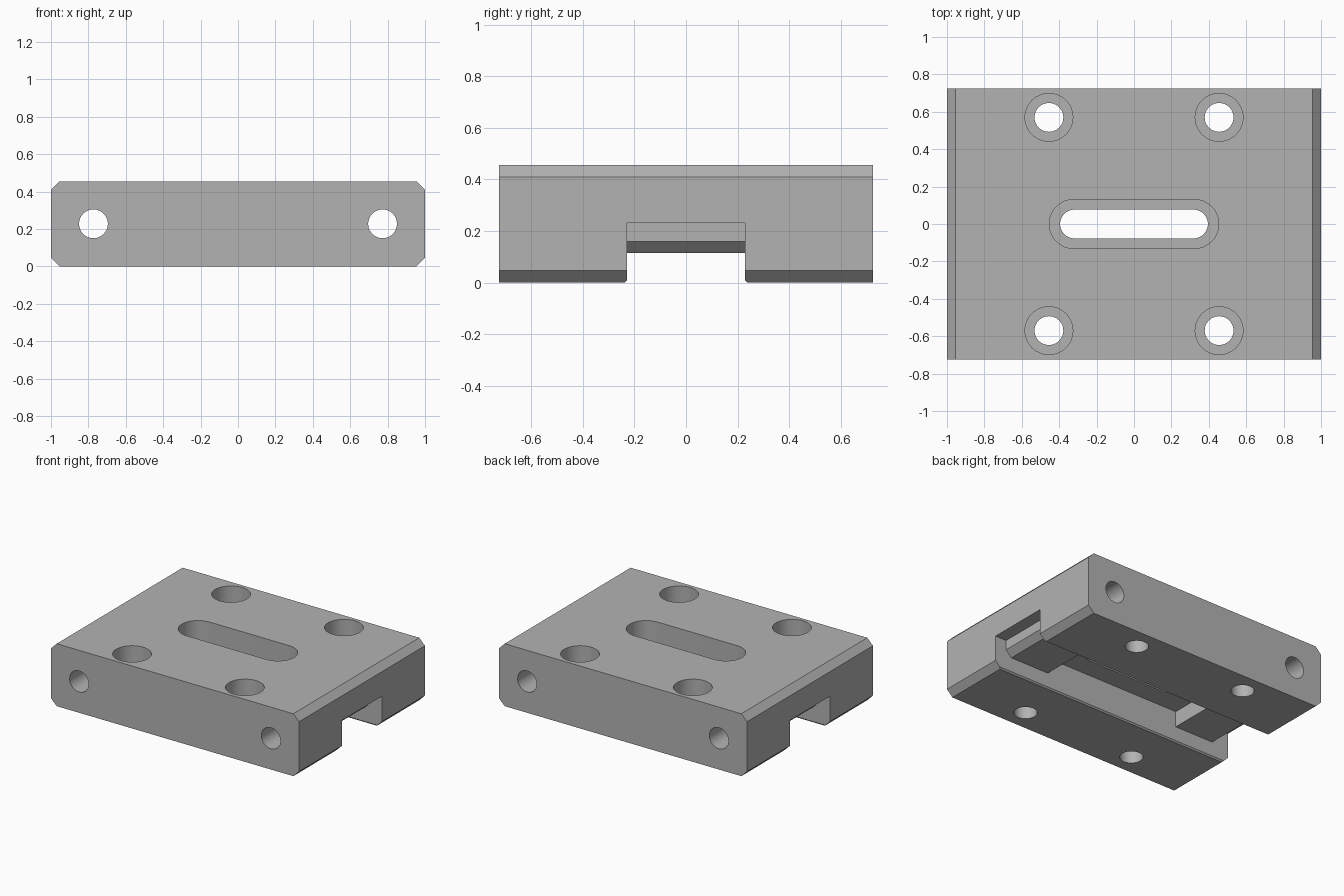
import bpy, bmesh, math
from mathutils import Vector

if "Cube" in bpy.data.objects:
    bpy.data.objects.remove(bpy.data.objects["Cube"], do_unlink=True)

HALF_X, HALF_Y, HEIGHT, CHAMFER = 1.0, 0.725, 0.455, 0.046
CHANNEL_HALF, CHANNEL_TOP = 0.228, 0.23
BORE, COUNTERBORE, BORE_FLOOR = 0.077, 0.128, 0.3
SIDES = 48

steel = bpy.data.materials.new("plain_grey")
steel.use_nodes = True
grey = (0.45, 0.45, 0.45, 1)
steel.diffuse_color = grey
steel.node_tree.nodes["Principled BSDF"].inputs["Base Color"].default_value = grey


def prism(name, points, axis, low, high):
    """Extrude a 2D outline along one axis, between low and high."""
    place = {"x": lambda a, b: (low, a, b),
             "y": lambda a, b: (a, low, b),
             "z": lambda a, b: (a, b, low)}[axis]
    step = Vector([(high - low) * (axis == k) for k in "xyz"])
    bm = bmesh.new()
    face = bm.faces.new([bm.verts.new(place(a, b)) for a, b in points])
    out = bmesh.ops.extrude_face_region(bm, geom=[face])
    moved = [v for v in out["geom"] if isinstance(v, bmesh.types.BMVert)]
    bmesh.ops.translate(bm, verts=moved, vec=step)
    bmesh.ops.recalc_face_normals(bm, faces=bm.faces)
    mesh = bpy.data.meshes.new(name)
    bm.to_mesh(mesh)
    bm.free()
    mesh.materials.append(steel)
    obj = bpy.data.objects.new(name, mesh)
    bpy.context.collection.objects.link(obj)
    return obj


def rounded(cx, cy, radius, reach=0.0):
    """Circle outline, or a slot outline when reach is above zero."""
    points = []
    for side, start in ((1, -math.pi / 2), (-1, math.pi / 2)):
        for i in range(SIDES // 2 + (reach > 0)):
            t = start + 2 * math.pi * i / SIDES
            points.append((cx + side * reach + radius * math.cos(t),
                           cy + radius * math.sin(t)))
    return points


def mirrored(right_half):
    return right_half + [(-a, b) for a, b in reversed(right_half)]


# Chamfered plate
body = prism("mounting_plate", mirrored([
    (HALF_X - CHAMFER, 0), (HALF_X, CHAMFER),
    (HALF_X, HEIGHT - CHAMFER), (HALF_X - CHAMFER, HEIGHT)]),
    "y", -HALF_Y, HALF_Y)

cutters = []

# Underside channel, leaving two chamfered bridges with a recess between
cutters.append(prism("channel_cutter", mirrored([
    (1.1, -0.1), (1.1, CHANNEL_TOP), (0.909, CHANNEL_TOP), (0.909, 0.16),
    (0.864, 0.115), (0.55, 0.115), (0.55, CHANNEL_TOP)]),
    "y", -CHANNEL_HALF, CHANNEL_HALF))

# Broken edges along the channel mouth
cutters.append(prism("channel_edge_cutter", mirrored([
    (CHANNEL_HALF + 0.03, -0.02), (CHANNEL_HALF - 0.02, 0.03)]),
    "x", -1.1, 1.1))

# Long cross holes from front to back
for sx in (-1, 1):
    cutters.append(prism("cross_hole_cutter", rounded(sx * 0.773, 0.228, BORE),
                         "y", -1, 1))

# Counterbored corner holes
for sx in (-1, 1):
    for sy in (-1, 1):
        x, y = sx * 0.455, sy * 0.57
        cutters.append(prism("hole_cutter", rounded(x, y, BORE), "z", -0.1, 0.6))
        cutters.append(prism("counterbore_cutter", rounded(x, y, COUNTERBORE),
                             "z", BORE_FLOOR, 0.6))

# Stepped centre slot
cutters.append(prism("slot_cutter", rounded(0, 0, BORE, 0.318), "z", -0.1, 0.6))
cutters.append(prism("slot_step_cutter", rounded(0, 0, 0.131, 0.322),
                     "z", BORE_FLOOR, 0.6))

# Cut everything out and keep the finished mesh
for cutter in cutters:
    cutter.hide_render = True
    mod = body.modifiers.new(cutter.name, "BOOLEAN")
    mod.operation = "DIFFERENCE"
    mod.solver = "EXACT"
    mod.object = cutter
bpy.context.view_layer.update()
finished = bpy.data.meshes.new_from_object(
    body.evaluated_get(bpy.context.evaluated_depsgraph_get()))
body.modifiers.clear()
body.data = finished
for cutter in cutters:
    bpy.data.objects.remove(cutter, do_unlink=True)

# Smooth hole walls, sharp edges elsewhere
bpy.ops.object.select_all(action="DESELECT")
body.select_set(True)
bpy.context.view_layer.objects.active = body
bpy.ops.object.shade_smooth_by_angle(angle=math.radians(30))
